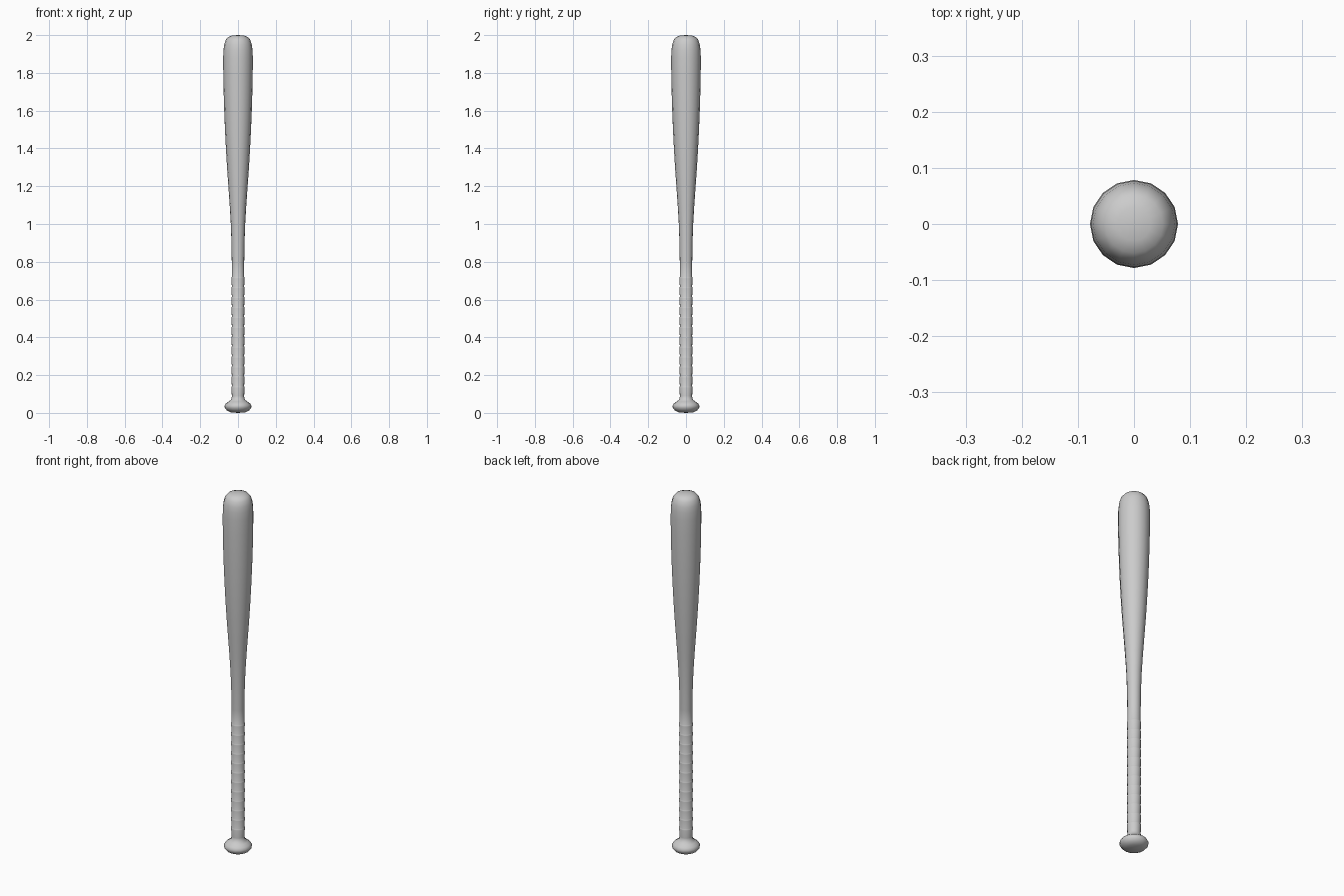
import bpy, bmesh, math

if "Cube" in bpy.data.objects:
    bpy.data.objects.remove(bpy.data.objects["Cube"])

SIDES = 16

mat = bpy.data.materials.new("light grey")
mat.diffuse_color = (0.6, 0.6, 0.6, 1)
mat.use_nodes = True
mat.node_tree.nodes["Principled BSDF"].inputs["Base Color"].default_value = mat.diffuse_color


def lathe(name, profile):
    """Spin a list of (radius, height) points about z."""
    bm = bmesh.new()
    rings = []
    for r, z in profile:
        if r == 0:
            rings.append([bm.verts.new((0, 0, z))])
        else:
            rings.append([bm.verts.new((r * math.cos(2 * math.pi * i / SIDES),
                                        r * math.sin(2 * math.pi * i / SIDES), z))
                          for i in range(SIDES)])
    for a, b in zip(rings, rings[1:]):
        for i in range(SIDES):
            j = (i + 1) % SIDES
            if len(a) == 1:
                bm.faces.new((a[0], b[j], b[i]))
            elif len(b) == 1:
                bm.faces.new((a[i], a[j], b[0]))
            else:
                bm.faces.new((a[i], a[j], b[j], b[i]))
    me = bpy.data.meshes.new(name)
    bm.to_mesh(me)
    bm.free()
    me.materials.append(mat)
    ob = bpy.data.objects.new(name, me)
    bpy.context.collection.objects.link(ob)
    bpy.context.view_layer.objects.active = ob
    ob.select_set(True)
    bpy.ops.object.shade_smooth_by_angle(angle=math.radians(40))
    ob.select_set(False)
    return ob


# Knob, overlapping grip wraps, then the tapered barrel with its rounded end
knob = [(0, 0), (0.04, 0.003), (0.058, 0.012), (0.07, 0.026), (0.071, 0.038),
        (0.064, 0.05), (0.05, 0.06), (0.037, 0.07), (0.033, 0.085)]

WRAPS, Z0, Z1 = 12, 0.085, 0.716
step = (Z1 - Z0) / WRAPS
grip = []
for k in range(WRAPS):
    z = Z0 + k * step
    grip += [(0.0325, z + 0.004), (0.0355, z + step - 0.004), (0.0345, z + step)]

barrel = [(0.0325, 0.72), (0.033, 0.8), (0.0345, 0.9), (0.038, 1.0), (0.044, 1.1),
          (0.051, 1.2), (0.058, 1.3), (0.064, 1.4), (0.069, 1.5), (0.073, 1.6),
          (0.076, 1.7), (0.078, 1.8), (0.0785, 1.88), (0.077, 1.92), (0.073, 1.95),
          (0.065, 1.975), (0.052, 1.99), (0.03, 1.998), (0, 2.0)]

lathe("bat", knob + grip + barrel)
